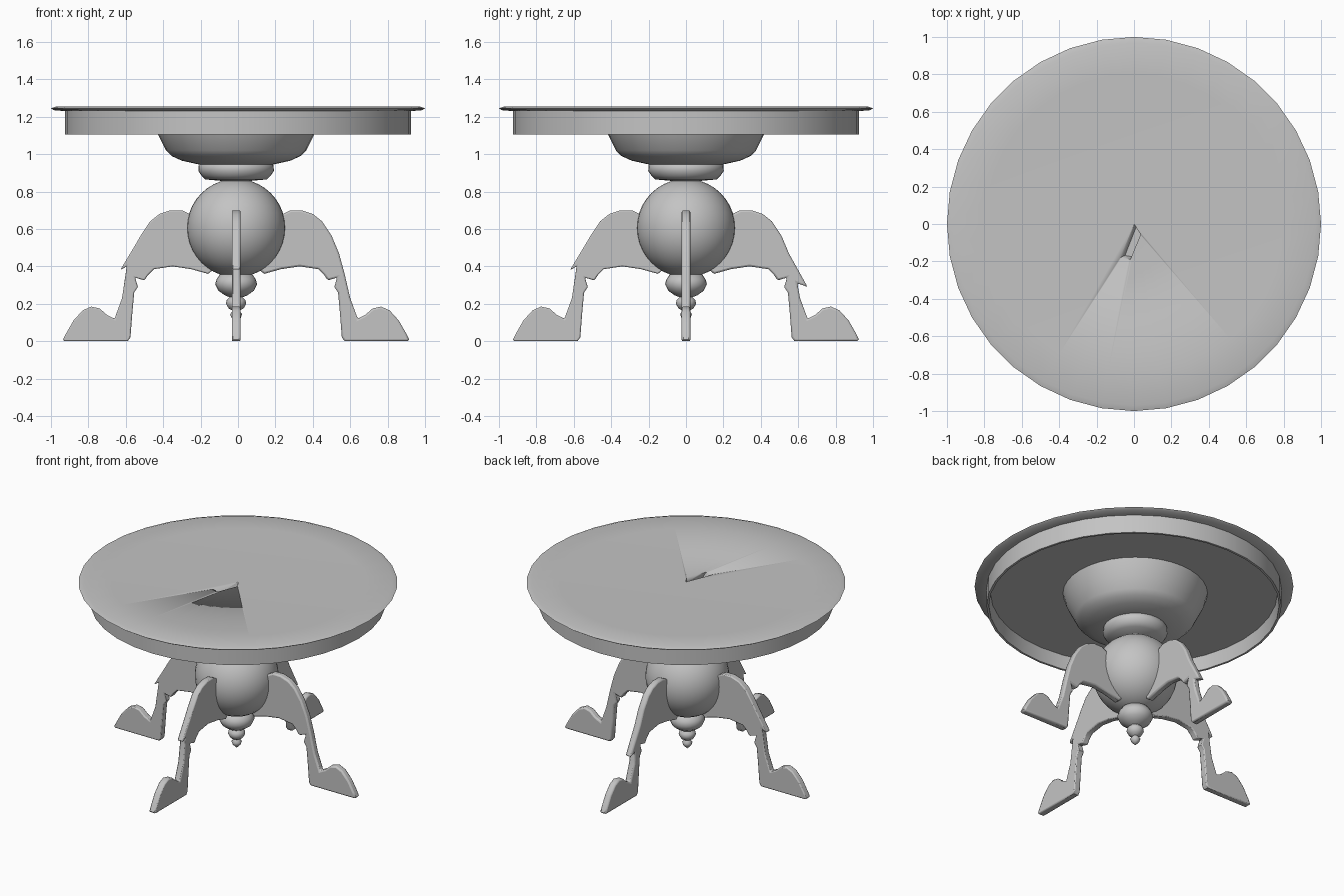
import bpy, bmesh, math
from mathutils import Matrix, Vector

if "Cube" in bpy.data.objects:
    bpy.data.objects.remove(bpy.data.objects["Cube"], do_unlink=True)

grey = bpy.data.materials.new("plain grey")
grey.use_nodes = True
grey.diffuse_color = (0.55, 0.55, 0.55, 1)
grey.node_tree.nodes["Principled BSDF"].inputs["Base Color"].default_value = grey.diffuse_color


def finish(name, bm, angle=40):
    bmesh.ops.recalc_face_normals(bm, faces=bm.faces)
    mesh = bpy.data.meshes.new(name)
    bm.to_mesh(mesh)
    bm.free()
    mesh.materials.append(grey)
    mesh.shade_smooth()
    mesh.set_sharp_from_angle(angle=math.radians(angle))
    obj = bpy.data.objects.new(name, mesh)
    bpy.context.collection.objects.link(obj)
    return obj


def turned(name, profile, steps=36, x=0.0, angle=40):
    """Spin a radius/height profile around the vertical axis."""
    bm = bmesh.new()
    verts = [bm.verts.new((r, 0, z)) for r, z in profile]
    edges = [bm.edges.new(pair) for pair in zip(verts, verts[1:])]
    bmesh.ops.spin(bm, geom=verts + edges, cent=(0, 0, 0), axis=(0, 0, 1),
                   angle=math.tau, steps=steps, use_duplicate=False)
    bmesh.ops.remove_doubles(bm, verts=bm.verts, dist=0.0005)
    bmesh.ops.translate(bm, verts=bm.verts, vec=(x, 0, 0))
    return finish(name, bm, angle)


# Round top with a thin lip and a hollow apron underneath
top = turned("table_top", [(0, 1.25), (0.8, 1.25), (0.97, 1.255), (1, 1.245), (0.985, 1.235),
                           (0.925, 1.23), (0.925, 1.105), (0.91, 1.105), (0.9, 1.2), (0, 1.2)])

# Small dent sunk into the middle of the top
rim = [(0, 0), (0.035, -0.055), (-0.02, -0.19), (-0.075, -0.18)]
bm = bmesh.new()
upper = [bm.verts.new((x, y, 1.252)) for x, y in rim]
lower = [bm.verts.new((x * 0.8 + 0.012, y * 0.85 - 0.015, 1.21)) for x, y in rim]
cap = [bm.verts.new((x, y, 1.3)) for x, y in rim]
bm.faces.new(cap)
bm.faces.new(lower)
for low, high in ((lower, upper), (upper, cap)):
    for i in range(len(rim)):
        j = (i + 1) % len(rim)
        bm.faces.new((low[i], low[j], high[j], high[i]))
cutter = finish("dent_cutter", bm)
cutter.hide_render = True
cutter.hide_viewport = True
cutter.display_type = 'WIRE'
dent = top.modifiers.new("dent", 'BOOLEAN')
dent.operation = 'DIFFERENCE'
dent.solver = 'EXACT'
dent.object = cutter

# Narrow raised sliver beside the dent
bm = bmesh.new()
bm.faces.new([bm.verts.new(p) for p in ((-0.012, 0, 1.251), (0.012, 0, 1.251), (-0.025, 0.17, 1.251))])
finish("top_sliver", bm)

# Pedestal: bowl, collar, ball and finial
AXIS = -0.01
turned("pedestal_bowl", [(0.455, 1.205), (0.435, 1.14), (0.41, 1.09), (0.375, 1.02), (0.345, 0.99),
                         (0.29, 0.965), (0.2, 0.945), (0, 0.94)], x=AXIS)
turned("collar", [(0, 0.96), (0.18, 0.96), (0.2, 0.94), (0.202, 0.91), (0.185, 0.885),
                  (0.165, 0.865), (0, 0.85)], x=AXIS, angle=60)
bm = bmesh.new()
bmesh.ops.create_uvsphere(bm, u_segments=36, v_segments=20, radius=0.263,
                          matrix=Matrix.Translation((AXIS, 0, 0.605)))
finish("ball", bm)
turned("finial", [(0, 0.37), (0.085, 0.36), (0.105, 0.33), (0.112, 0.305), (0.095, 0.27), (0.06, 0.245),
                  (0.035, 0.235), (0.05, 0.22), (0.054, 0.2), (0.04, 0.175), (0.018, 0.163),
                  (0.032, 0.145), (0.025, 0.125), (0, 0.1)], steps=24, x=AXIS, angle=60)

# Four flat scrolled legs with pointed feet; some carry a spur on the outer edge
HIP = [(0.1, 0.4), (0.2, 0.62), (0.25, 0.68), (0.29, 0.7), (0.35, 0.7), (0.41, 0.68),
       (0.46, 0.64), (0.51, 0.565)]
PLAIN = [(0.55, 0.47), (0.58, 0.36)]
SPUR = [(0.53, 0.53), (0.62, 0.38), (0.585, 0.4)]
LOW_SPUR = [(0.55, 0.47), (0.65, 0.29), (0.595, 0.31)]
FOOT = [(0.61, 0.23), (0.65, 0.12), (0.69, 0.14), (0.73, 0.175), (0.775, 0.185), (0.82, 0.165),
        (0.87, 0.11), (0.91, 0.04), (0.925, 0.01), (0.92, 0), (0.58, 0), (0.565, 0.02)]
INNER = [(0.555, 0.15), (0.545, 0.26), (0.525, 0.29), (0.54, 0.34), (0.49, 0.325), (0.47, 0.355),
         (0.44, 0.385), (0.34, 0.4), (0.24, 0.385), (0.15, 0.36)]

legs = {"left_leg": (0, PLAIN), "back_leg": (90, LOW_SPUR),
        "right_leg": (180, SPUR), "front_leg": (270, SPUR)}
for name, (turn, edge) in legs.items():
    bm = bmesh.new()
    face = bm.faces.new([bm.verts.new((r, -0.023, z)) for r, z in HIP + edge + FOOT + INNER])
    grown = bmesh.ops.extrude_face_region(bm, geom=[face])
    moved = [v for v in grown["geom"] if isinstance(v, bmesh.types.BMVert)]
    bmesh.ops.translate(bm, verts=moved, vec=Vector((0, 0.046, 0)))
    bmesh.ops.rotate(bm, verts=bm.verts, matrix=Matrix.Rotation(math.radians(turn), 3, 'Z'))
    bmesh.ops.translate(bm, verts=bm.verts, vec=(AXIS, 0, 0))
    leg = finish(name, bm)
    bevel = leg.modifiers.new("soft edge", 'BEVEL')
    bevel.width = 0.01
    bevel.segments = 2
    bevel.limit_method = 'ANGLE'
    bevel.angle_limit = math.radians(60)
